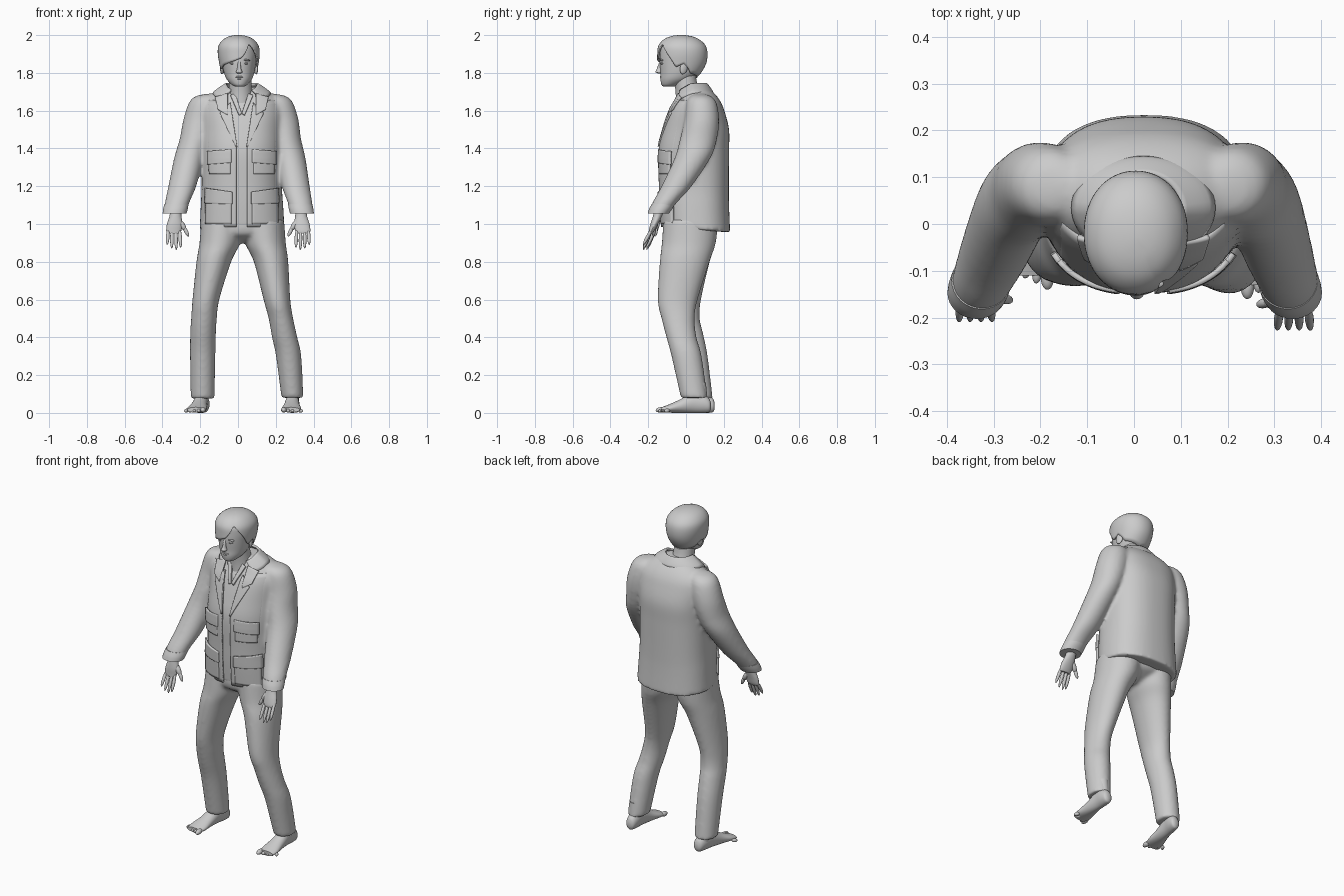
import bpy, bmesh, math
from mathutils import Vector

grey = bpy.data.materials.new("light_grey")
grey.diffuse_color = (0.6, 0.6, 0.6, 1)


def finish(name, bm, thick=0, angle=40):
    bmesh.ops.recalc_face_normals(bm, faces=bm.faces)
    me = bpy.data.meshes.new(name)
    bm.to_mesh(me)
    bm.free()
    me.materials.append(grey)
    me.shade_smooth()
    me.set_sharp_from_angle(angle=math.radians(angle))
    ob = bpy.data.objects.new(name, me)
    bpy.context.collection.objects.link(ob)
    if thick:
        mod = ob.modifiers.new("thickness", "SOLIDIFY")
        mod.thickness, mod.offset = thick, 0
    return ob


def dense(rings, k=5):
    """Catmull-Rom interpolation between cross-sections."""
    out, n = [], len(rings)
    for i in range(n - 1):
        a, b, c, d = (rings[max(0, min(n - 1, j))] for j in range(i - 1, i + 3))
        for s in range(k):
            t = s / k
            out.append([0.5 * (2 * q + (r - p) * t + (2*p - 5*q + 4*r - w) * t*t
                        + (3*q - p - 3*r + w) * t**3) for p, q, r, w in zip(a, b, c, d)])
    return out + [list(rings[-1])]


def oval(r, ang, p=2.0):
    """Point of a rounded cross-section (cx, cy, z, rx, ry)."""
    c, s = math.cos(ang), math.sin(ang)
    return Vector((r[0] + r[3] * math.copysign(abs(c) ** (2 / p), c),
                   r[1] + r[4] * math.copysign(abs(s) ** (2 / p), s), r[2]))


def loft(name, rings, p=2.0, n=32, along_y=False):
    bm = bmesh.new()
    loops = []
    for r in dense(rings):
        pts = [oval(r, math.tau * i / n, p) for i in range(n)]
        loops.append([bm.verts.new((q.x, q.z, q.y) if along_y else q) for q in pts])
    for a, b in zip(loops, loops[1:]):
        for i in range(n):
            bm.faces.new((a[i], a[(i + 1) % n], b[(i + 1) % n], b[i]))
    bm.faces.new(loops[0])
    bm.faces.new(loops[-1])
    return finish(name, bm)


def fuse(name, parts, smooth):
    """Blend overlapping closed parts into one skin."""
    bm = bmesh.new()
    for ob in parts:
        bm.from_mesh(ob.data)
        bpy.data.objects.remove(ob)
    ob = finish(name, bm)
    mod = ob.modifiers.new("blend", "REMESH")
    mod.mode, mod.voxel_size, mod.use_smooth_shade = "VOXEL", .01, True
    mod = ob.modifiers.new("soften", "SMOOTH")
    mod.factor, mod.iterations = .5, smooth


def sheet(name, f, nu=12, nv=12, thick=0.01):
    bm = bmesh.new()
    g = [[bm.verts.new(f(u / nu, v / nv)) for u in range(nu + 1)] for v in range(nv + 1)]
    for v in range(nv):
        for u in range(nu):
            bm.faces.new((g[v][u], g[v][u + 1], g[v + 1][u + 1], g[v + 1][u]))
    bmesh.ops.remove_doubles(bm, verts=bm.verts, dist=1e-5)
    return finish(name, bm, thick)


def blob(name, pos, size, rot=(0, 0, 0)):
    bm = bmesh.new()
    bmesh.ops.create_uvsphere(bm, u_segments=16, v_segments=10, radius=1)
    ob = finish(name, bm)
    ob.location, ob.scale, ob.rotation_euler = pos, size, rot
    return ob


def limb(name, a, b, r):
    """Finger or toe: a stretched rounded form from a to b."""
    a, b = Vector(a), Vector(b)
    blob(name, (a + b) / 2, (r, r, (b - a).length / 2 + r * 0.6),
         (b - a).to_track_quat('Z', 'Y').to_euler())


def at_z(rings, z):
    for a, b in zip(rings, rings[1:]):
        if a[2] <= z <= b[2]:
            t = (z - a[2]) / max(1e-6, b[2] - a[2])
            return [p + (q - p) * t for p, q in zip(a, b)]
    return list(rings[0] if z < rings[0][2] else rings[-1])


def table(t, x):
    for (a, p), (b, q) in zip(t, t[1:]):
        if a <= x <= b:
            return p + (q - p) * (x - a) / (b - a)
    return t[-1][1]


# Jacket body, with the hem dropping towards the back
P = 2.4
body = [(.022, .057, .985, .225, .177), (.021, .05, 1.1, .218, .178), (.02, .048, 1.2, .213, .179),
        (.02, .047, 1.38, .213, .181), (.02, .06, 1.5, .213, .168), (.02, .064, 1.6, .217, .139),
        (.02, .067, 1.65, .2, .115), (.02, .062, 1.69, .155, .09), (.02, .052, 1.725, .09, .062)]
jacket = loft("jacket_body", body, P, 48)
for v in jacket.data.vertices:
    if v.co.z < 1.1:
        v.co.z -= .085 * (v.co.y + .12) * (1.1 - v.co.z) / .115
body_d = dense(body)


def front(x, z, off):
    r = at_z(body_d, z)
    d = min(1, abs(x - r[0]) / r[3])
    return Vector((x, r[1] - r[4] * (1 - d ** P) ** (1 / P) - off, z))


# Jacket front: panels, lapels, pockets mirrored about the zip line
MID = 0.02
for s, side in ((-1, "left"), (1, "right")):
    def panel(u, v):
        z = .984 + .67 * v
        inner = table([(0, .03), (1.42, .028), (1.68, .09)], z)
        return front(MID + s * (inner + (.18 - inner) * u), z, .008 - .018 * u ** 2)

    def quad(name, pts, off, thick):
        a, b, c, d = (Vector((MID + s * x, z)) for x, z in pts)

        def f(u, v):
            q = a.lerp(b, u).lerp(d.lerp(c, u), v)
            return front(q.x, q.y, off)
        sheet(side + "_" + name, f, thick=thick)
    sheet(side + "_front_panel", panel, 14, 30, .01)
    quad("lapel", [(.024, 1.41), (.032, 1.41), (.115, 1.585), (.06, 1.64)], .014, .012)
    quad("collar_wing", [(.075, 1.575), (.125, 1.605), (.14, 1.67), (.075, 1.69)], .016, .012)
    quad("upper_pocket", [(.06, 1.265), (.17, 1.265), (.175, 1.36), (.06, 1.36)], .007, .012)
    quad("upper_flap", [(.055, 1.325), (.18, 1.315), (.18, 1.385), (.055, 1.395)], .012, .012)
    quad("lower_pocket", [(.055, 1.0), (.19, 1.0), (.188, 1.15), (.055, 1.14)], .01, .014)
    quad("lower_flap", [(.05, 1.105), (.195, 1.11), (.192, 1.19), (.05, 1.17)], .016, .012)
    quad("shirt_collar", [(.0, 1.585), (.015, 1.575), (.06, 1.68), (.035, 1.69)], .008, .01)


# Turned collar around the neck
def collar(u, v):
    a = math.radians(-90 + 42 + 276 * u)
    f = max(0, -math.sin(a))
    return oval((.02, .035 - .005 * v, 1.69 + .052 * v ** .8 - .045 * f, .15 - .07 * v, .107 - .03 * v), a)


sheet("collar", collar, 40, 6, .012)

# Sleeves and hands
arm = [(-.14, .075, 1.69, .02, .02), (-.165, .078, 1.676, .06, .055), (-.18, .082, 1.64, .081, .08),
       (-.2, .083, 1.55, .09, .092), (-.226, .066, 1.45, .083, .098), (-.258, .035, 1.35, .08, .095),
       (-.295, -.05, 1.2, .074, .08), (-.32, -.108, 1.12, .066, .066), (-.335, -.145, 1.06, .06, .054)]
sleeves = []
for s, side, dy in ((1, "left", .018), (-1, "right", 0)):
    def mx(x, z=1.0):
        return s * x + (0 if s > 0 else .028 * max(0, min(1, (z - 1.06) / .5)) + .003)
    sleeves.append(loft(side + "_sleeve", [(mx(x, z), y, z, a, b) for x, y, z, a, b in arm]))
    loft(side + "_cuff", [(mx(-.326), -.12, 1.105, .064, .062), (mx(-.331), -.134, 1.08, .065, .061),
                          (mx(-.336), -.147, 1.055, .063, .056)])
    loft(side + "_palm", [(mx(-.33), -.14, 1.09, .03, .026), (mx(-.331), -.15, 1.045, .031, .024),
                          (mx(-.335), -.168 + dy / 2, 1.0, .041, .02), (mx(-.34), -.182 + dy, .965, .04, .015),
                          (mx(-.341), -.187 + dy, .95, .034, .01)], n=20)
    for i, tip in enumerate((.895, .875, .868, .88)):
        x = -.37 + .0205 * i
        limb(f"{side}_finger_{i + 1}", (mx(x), -.182 + dy, .97), (mx(x - .004 + .003 * i), -.224 + dy, tip), .0095)
    limb(side + "_thumb_base", (mx(-.315), -.16 + dy / 2, 1.02), (mx(-.283), -.168 + dy / 2, .975), .016)
    limb(side + "_thumb", (mx(-.287), -.167 + dy / 2, .985), (mx(-.264), -.172 + dy / 2, .94), .0105)
fuse("jacket", [jacket] + sleeves, 8)

# Trousers
seat = loft("trouser_seat", [(.022, .012, .9, .03, .05), (.022, .016, .925, .1, .1),
                             (.022, .02, .96, .19, .138), (.023, .025, 1.05, .205, .145)])
left = loft("left_trouser_leg", [(-.187, .072, .075, .063, .07), (-.187, .035, .3, .067, .08),
     (-.185, .005, .42, .068, .086), (-.18, -.015, .5, .068, .088), (-.17, -.022, .6, .071, .102),
     (-.128, -.004, .8, .092, .13), (-.096, .015, .9, .108, .143), (-.08, .025, 1.02, .115, .145)])
right = loft("right_trouser_leg", [(.288, .043, .08, .058, .071), (.268, .003, .3, .067, .08),
     (.247, -.024, .4, .067, .08), (.227, -.042, .5, .065, .088), (.206, -.044, .6, .071, .106),
     (.175, -.007, .8, .091, .132), (.145, .015, .9, .108, .143), (.13, .025, 1.02, .115, .145)])
fuse("trousers", [seat, left, right], 8)

# Bare feet with toes
sole = [(.132, .036, .012, .015), (.122, .04, .027, .036), (.09, .05, .034, .05), (.04, .055, .035, .055),
        (-.03, .036, .042, .036), (-.09, .023, .051, .022), (-.13, .016, .046, .014)]
for side, s, heel, toe, dy in (("left", 1, -.18, -.225, .02), ("right", -1, .292, .28, 0)):
    def fx(y):
        return heel + (toe - heel) * (.12 - y) / .26
    loft(side + "_foot", [(fx(y), cz, y + dy, rx, rz) for y, cz, rx, rz in sole], along_y=True, n=24)
    loft(side + "_ankle", [(fx(.07), .075 + dy, .04, .03, .04), (fx(.06), .07 + dy, .09, .034, .042),
                           (fx(.05), .06 + dy, .16, .037, .045)])
    for i in range(5):
        x = fx(-.13) + s * (.038 - .0205 * i)
        r = .0145 if i == 0 else .0105
        limb(f"{side}_toe_{i + 1}", (x, -.115 + .006 * i + dy, r + .003),
             (x - s * .003 * i, -.152 + .011 * i + dy, r), r)

# Neck and head
loft("neck", [(.015, .02, 1.6, .07, .075), (.014, .012, 1.68, .063, .066),
              (.012, .0, 1.74, .06, .06), (.01, -.01, 1.8, .06, .06)])
head = [(.009, -.09, 1.727, .022, .03), (.008, -.08, 1.738, .042, .05), (.007, -.053, 1.765, .066, .082),
        (.006, -.035, 1.8, .08, .1), (.005, -.023, 1.85, .09, .116), (.004, -.019, 1.9, .097, .119),
        (.003, -.021, 1.94, .093, .112), (.002, -.024, 1.97, .07, .084), (.002, -.025, 1.985, .04, .048),
        (.002, -.025, 1.99, .008, .01)]
loft("head", head, 2.1, 40)
head_d = dense(head)
hairline = [(-180, 1.775), (-120, 1.8), (-95, 1.83), (-75, 1.82), (-55, 1.84), (-10, 1.865), (8, 1.88),
            (22, 1.92), (32, 1.955), (45, 1.925), (62, 1.88), (78, 1.83), (95, 1.85), (120, 1.8), (180, 1.775)]


# Hair cap with a side-swept fringe
def hair(u, v):
    low = table(hairline, -180 + 360 * u)
    r = at_z(head_d, low + (1.99 - low) * (1 - (1 - v) ** 1.7))
    grow = .01 * (1 - v ** 6)
    r[3], r[4], r[2] = r[3] + grow, r[4] + grow, r[2] + .007 * v ** 2
    if v == 1:
        r[3] = r[4] = 0
    return oval(r, math.radians(360 * u - 270), 2.1)


sheet("hair", hair, 72, 18, .008)

# Face details
loft("nose", [(.006, -.139, 1.797, .008, .008), (.006, -.143, 1.804, .017, .018), (.006, -.14, 1.82, .011, .015),
              (.006, -.137, 1.845, .008, .009), (.006, -.132, 1.865, .008, .006)], n=16)
blob("upper_lip", (.007, -.129, 1.779), (.024, .01, .005))
blob("lower_lip", (.007, -.127, 1.769), (.02, .01, .006))
blob("chin", (.008, -.113, 1.744), (.025, .019, .016))
for s, side in ((-1, "left"), (1, "right")):
    blob(side + "_eye", (.006 + s * .034, -.126, 1.85), (.014, .009, .006))
    blob(side + "_brow", (.006 + s * .036, -.128, 1.868), (.022, .01, .005), (0, s * .1, 0))
    blob(side + "_ear", (.006 + s * .089, -.012, 1.825), (.01, .021, .033), (-.2, 0, s * .35))
